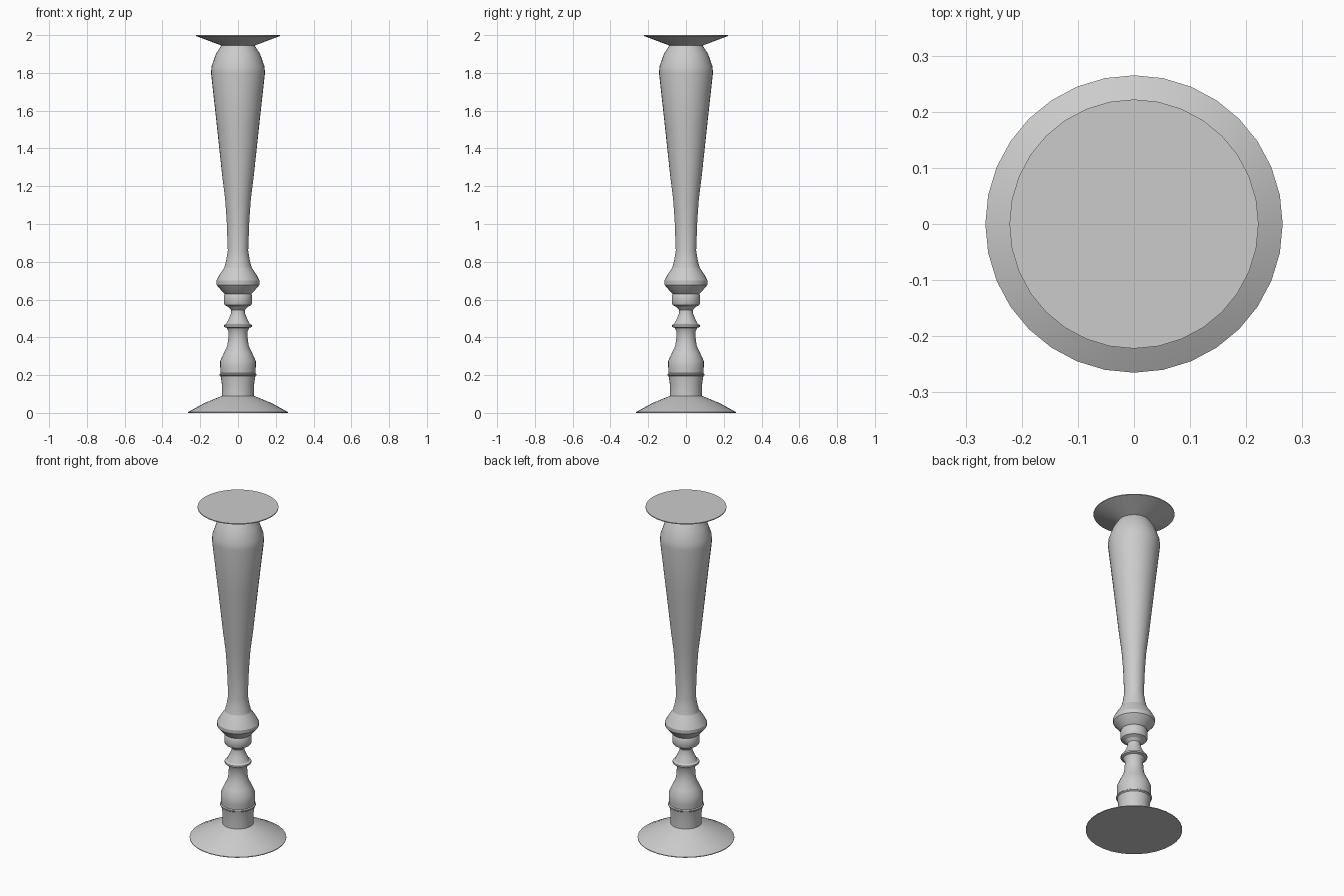
import bpy, bmesh
from math import sin, cos, tau, radians

SIDES = 32


def lathe(name, profile, cap_bottom=False, cap_top=False):
    """Turn an (r, z) profile, listed bottom to top, around the z axis."""
    bm = bmesh.new()
    rings = [[bm.verts.new((r * cos(tau * i / SIDES), r * sin(tau * i / SIDES), z))
              for i in range(SIDES)] for r, z in profile]
    for a, b in zip(rings, rings[1:]):
        for i in range(SIDES):
            j = (i + 1) % SIDES
            bm.faces.new((a[i], a[j], b[j], b[i]))
    if cap_bottom:
        bm.faces.new(rings[0][::-1])
    if cap_top:
        bm.faces.new(rings[-1])
    mesh = bpy.data.meshes.new(name)
    bm.to_mesh(mesh)
    bm.free()
    obj = bpy.data.objects.new(name, mesh)
    bpy.context.collection.objects.link(obj)
    bpy.ops.object.select_all(action='DESELECT')
    obj.select_set(True)
    bpy.context.view_layer.objects.active = obj
    bpy.ops.object.shade_smooth_by_angle(angle=radians(30))
    return obj


# Flared foot
lathe("foot", [(0.265, 0), (0.265, 0.004), (0.178, 0.052), (0.085, 0.09)],
      cap_bottom=True)

# Short drum with a thin ring and a bottle-shaped turning above it
lathe("lower_stem", [
    (0.085, 0.09), (0.085, 0.15), (0.092, 0.195), (0.098, 0.20), (0.098, 0.206),
    (0.092, 0.21), (0.094, 0.24), (0.094, 0.275), (0.076, 0.315), (0.058, 0.352),
    (0.052, 0.385), (0.050, 0.43), (0.060, 0.45)])

# Thin ring and narrow neck
lathe("neck", [
    (0.060, 0.45), (0.073, 0.455), (0.073, 0.465), (0.062, 0.472), (0.048, 0.50),
    (0.036, 0.53), (0.036, 0.545), (0.050, 0.56)])

# Round collar and wide angular bead
lathe("collar", [
    (0.050, 0.56), (0.070, 0.57), (0.075, 0.58), (0.075, 0.62), (0.070, 0.63),
    (0.077, 0.635), (0.114, 0.678), (0.115, 0.70), (0.096, 0.735), (0.072, 0.77)])

# Long tapering upper column with rounded shoulder
lathe("upper_column", [
    (0.072, 0.77), (0.062, 0.81), (0.054, 0.86), (0.060, 1.02), (0.068, 1.13),
    (0.083, 1.25), (0.113, 1.53), (0.143, 1.80), (0.140, 1.835),
    (0.117, 1.90), (0.088, 1.945)])

# Flared dish with a flat top
lathe("top_dish", [(0.088, 1.945), (0.222, 1.995), (0.222, 2.0)], cap_top=True)
